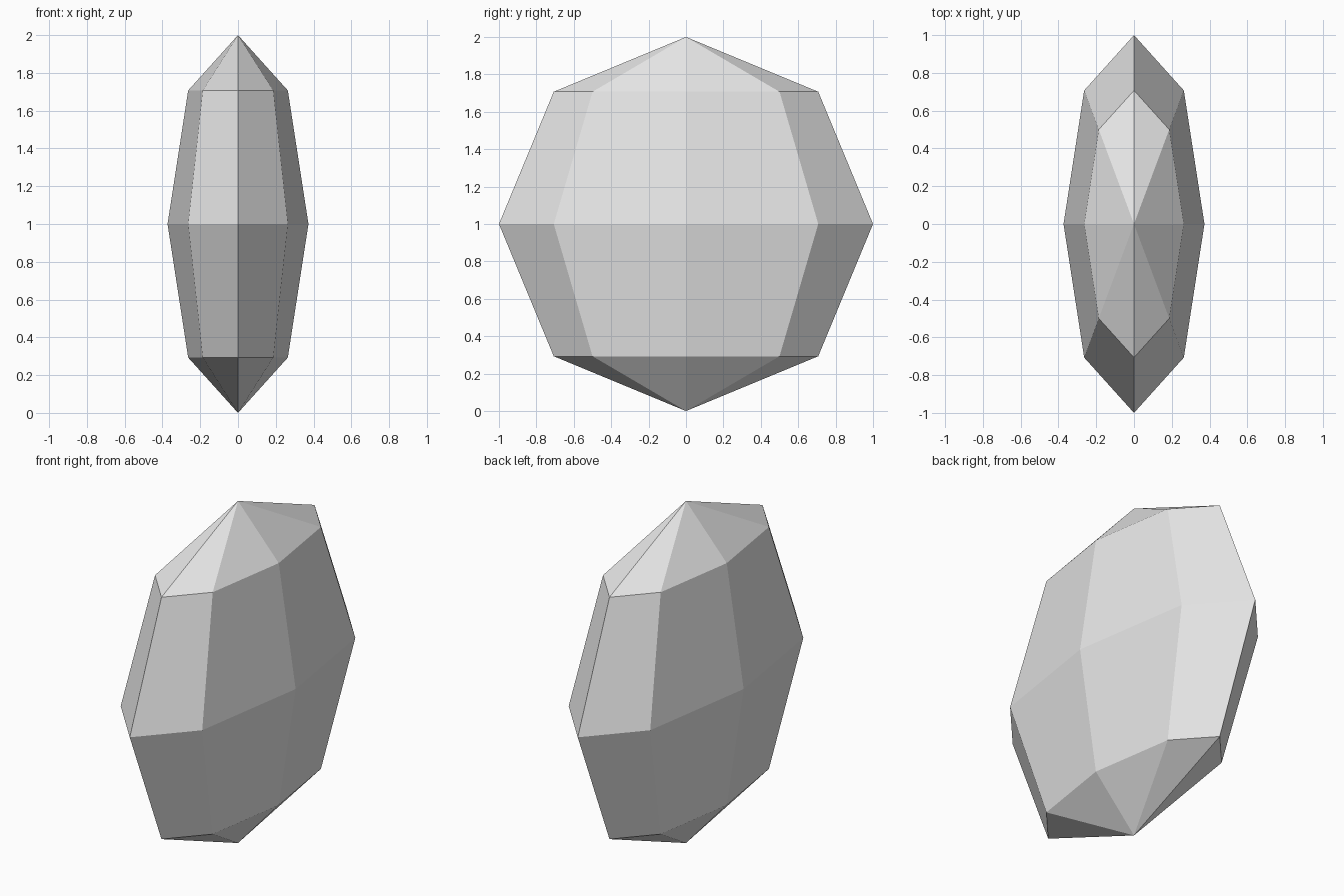
import bpy

# Remove the default cube
cube = bpy.data.objects.get("Cube")
if cube:
    bpy.data.objects.remove(cube, do_unlink=True)

# Plain grey stone
grey = bpy.data.materials.new("stone_grey")
grey.use_nodes = True
colour = (0.8, 0.8, 0.8, 1.0)
grey.diffuse_color = colour
grey.node_tree.nodes["Principled BSDF"].inputs["Base Color"].default_value = colour

# Faceted disc: low-poly sphere flattened along x
bpy.ops.mesh.primitive_uv_sphere_add(segments=8, ring_count=4, radius=1, location=(0, 0, 1))
stone = bpy.context.object
stone.name = "flattened_stone"
stone.scale.x = 0.373
bpy.ops.object.transform_apply(location=False, rotation=False, scale=True)
bpy.ops.object.shade_flat()
stone.data.materials.append(grey)
